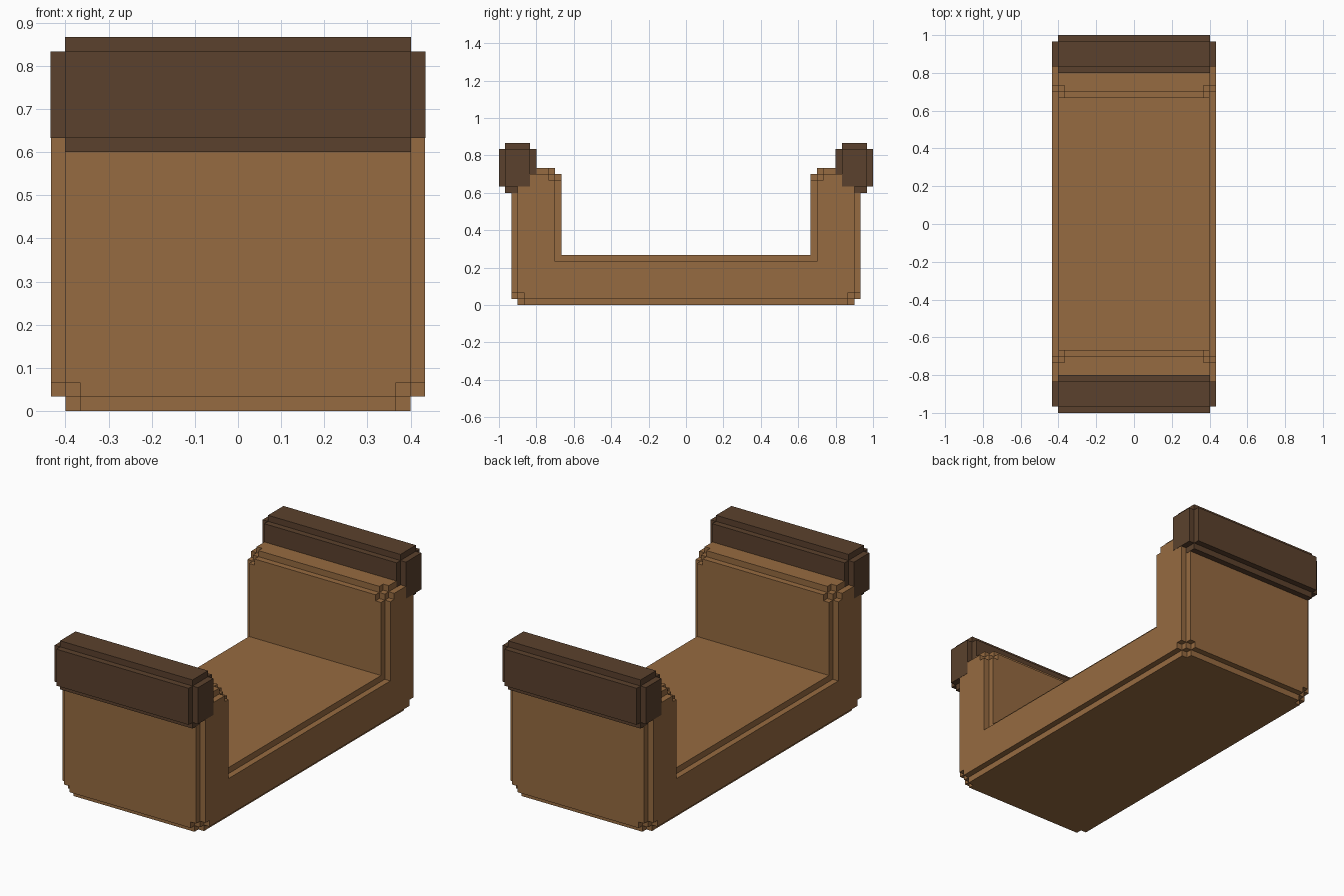
import bpy
import bmesh
from mathutils import Vector

if "Cube" in bpy.data.objects:
    bpy.data.objects.remove(bpy.data.objects["Cube"], do_unlink=True)

U = 1 / 30  # one step of the blocky edges


def make_material(name, rgb):
    mat = bpy.data.materials.new(name)
    mat.use_nodes = True
    mat.diffuse_color = (*rgb, 1)
    mat.node_tree.nodes["Principled BSDF"].inputs["Base Color"].default_value = (*rgb, 1)
    return mat


def mirrored(values):
    return sorted({s * v for v in values for s in (-1, 1)})


def build_blocks(name, axes, solid, mat):
    """Skin the filled cells of an uneven grid with flat faces."""
    bm = bmesh.new()
    verts = {}

    def vert(key):
        if key not in verts:
            verts[key] = bm.verts.new([axes[a][key[a]] * U for a in range(3)])
        return verts[key]

    def filled(cell):
        if any(c < 0 or c >= len(ax) - 1 for c, ax in zip(cell, axes)):
            return False
        return solid(*[(ax[c] + ax[c + 1]) / 2 for c, ax in zip(cell, axes)])

    nx, ny, nz = [len(ax) - 1 for ax in axes]
    for cell in ((i, j, k) for i in range(nx) for j in range(ny) for k in range(nz)):
        if not filled(cell):
            continue
        for a in range(3):
            b, c = (a + 1) % 3, (a + 2) % 3
            for side in (0, 1):
                neighbour = list(cell)
                neighbour[a] += 2 * side - 1
                if filled(neighbour):
                    continue
                ring = []
                for db, dc in ((0, 0), (1, 0), (1, 1), (0, 1)):
                    key = list(cell)
                    key[a] += side
                    key[b] += db
                    key[c] += dc
                    ring.append(vert(tuple(key)))
                bm.faces.new(ring if side else ring[::-1])

    # merge flat neighbours into large panels
    bmesh.ops.dissolve_limit(bm, angle_limit=0.01, verts=bm.verts[:], edges=bm.edges[:])
    mesh = bpy.data.meshes.new(name)
    bm.to_mesh(mesh)
    bm.free()
    mesh.materials.append(mat)
    obj = bpy.data.objects.new(name, mesh)
    bpy.context.collection.objects.link(obj)
    return obj


def body_solid(x, y, z):
    # depth below each outer side and below the open channel
    channel = max(abs(y) - 20, 8 - z)
    depths = [13 - abs(x), 28 - abs(y), z, 22 - z, channel]
    if channel < 0:
        return False
    outer = sum(d < 1 for d in depths)
    near = sum(d < 2 for d in depths)
    return outer < 2 and not (outer == 1 and near >= 3)


def cap_solid(x, y, z):
    depths = [13 - abs(x), 3 - abs(abs(y) - 27), 4 - abs(z - 22)]
    return sum(d < 1 for d in depths) < 2


tan_wood = make_material("tan wood", (0.305, 0.145, 0.052))
dark_wood = make_material("dark wood", (0.104, 0.053, 0.026))

# U-shaped body with stepped edges and corners
build_blocks("body", (mirrored((11, 12, 13)),
                      mirrored((20, 21, 22, 26, 27, 28)),
                      (0, 1, 2, 7, 8, 20, 21, 22)), body_solid, tan_wood)

# Dark rails capping both end walls, a hair proud of the body sides
for name, sign in (("front_rail", -1), ("back_rail", 1)):
    build_blocks(name, (mirrored((12.04, 13.04)),
                        sorted(sign * y for y in (24, 25, 29, 30)),
                        (18, 19, 25, 26)),
                 lambda x, y, z: cap_solid(x * 0.99, y, z), dark_wood)
